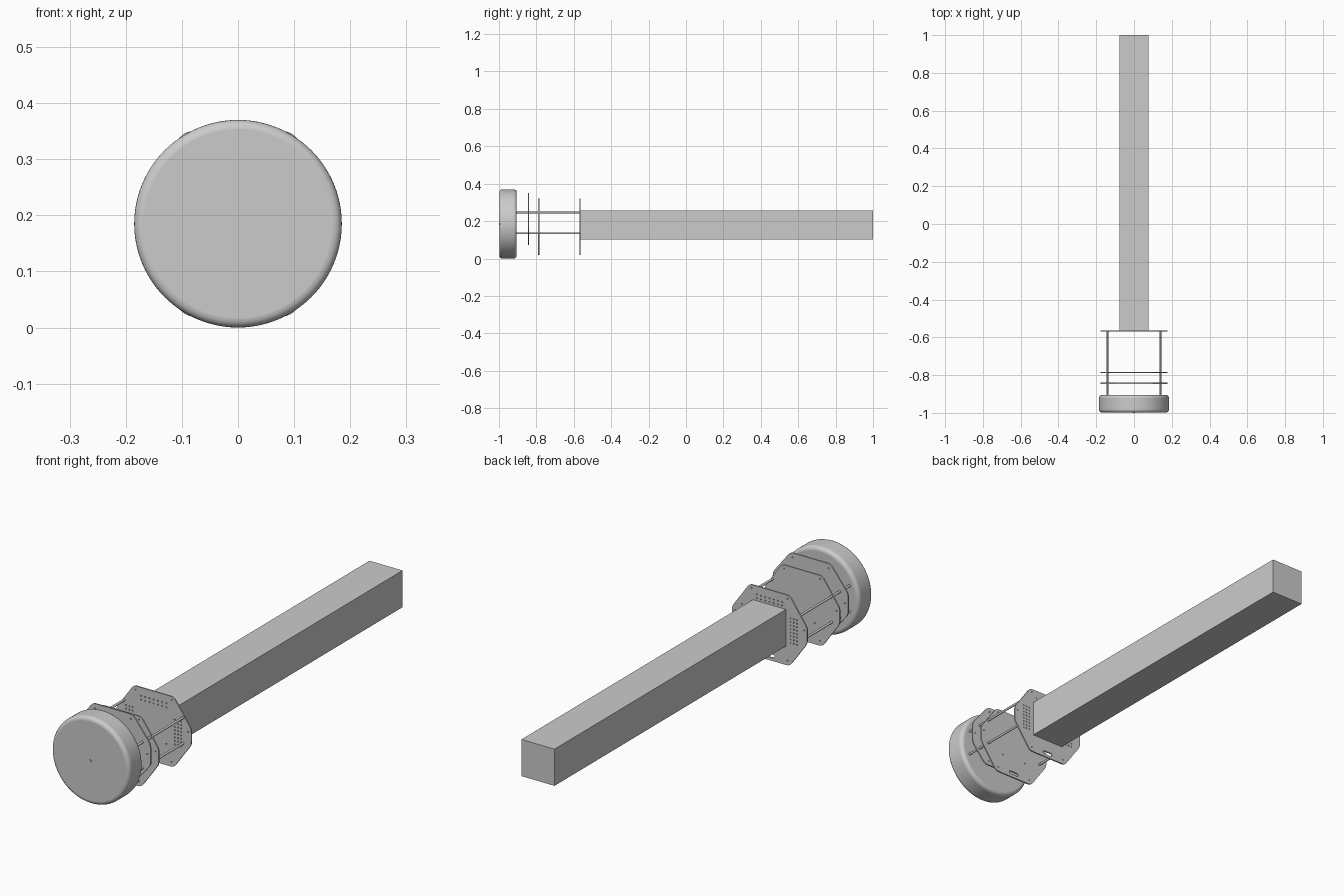
import bpy, math
from mathutils import Vector

cube = bpy.data.objects.get("Cube")
if cube:
    bpy.data.objects.remove(cube, do_unlink=True)

grey = bpy.data.materials.new("plain grey")
grey.use_nodes = True
grey.diffuse_color = (0.6, 0.6, 0.6, 1)
grey.node_tree.nodes["Principled BSDF"].inputs["Base Color"].default_value = (0.6, 0.6, 0.6, 1)

AXIS_Z = 0.185
QUARTER = math.pi / 2


def finish(name):
    obj = bpy.context.object
    obj.name = name
    obj.data.materials.clear()
    obj.data.materials.append(grey)
    return obj


def cylinder(name, x, z, y0, y1, radius, sides):
    bpy.ops.mesh.primitive_cylinder_add(
        vertices=sides, radius=radius, depth=y1 - y0,
        location=(x, (y0 + y1) / 2, z), rotation=(QUARTER, 0, 0))
    return finish(name)


def smooth():
    bpy.ops.object.shade_smooth_by_angle(angle=math.radians(35))


def circle(x, z, radius, sides=8):
    turns = [2 * math.pi * i / sides for i in range(sides)]
    return [(x + radius * math.cos(t), z + radius * math.sin(t)) for t in turns]


def rounded(corners, cut):
    # replace each corner by a short quadratic arc
    points = []
    for i, corner in enumerate(corners):
        c = Vector(corner)
        a = c + (Vector(corners[i - 1]) - c).normalized() * cut
        b = c + (Vector(corners[(i + 1) % len(corners)]) - c).normalized() * cut
        for t in (0, 0.25, 0.5, 0.75, 1):
            points.append(tuple(a.lerp(c, t).lerp(c.lerp(b, t), t)))
    return points


def plate(name, y, half_outline, holes, thickness=0.006):
    # right half is mirrored, then outline and holes are filled as one flat curve
    left = [(-x, z) for x, z in reversed(half_outline)]
    curve = bpy.data.curves.new(name, "CURVE")
    curve.dimensions = "2D"
    curve.fill_mode = "BOTH"
    curve.extrude = thickness / 2
    for loop in [rounded(half_outline + left, 0.016)] + holes:
        spline = curve.splines.new("POLY")
        spline.points.add(len(loop) - 1)
        for point, (x, z) in zip(spline.points, loop):
            point.co = (x, z, 0, 1)
        spline.use_cyclic_u = True
    obj = bpy.data.objects.new(name, curve)
    obj.location.y = y
    obj.rotation_euler.x = QUARTER
    bpy.context.collection.objects.link(obj)
    bpy.ops.object.select_all(action="DESELECT")
    obj.select_set(True)
    bpy.context.view_layer.objects.active = obj
    bpy.ops.object.convert(target="MESH")
    finish(name)


# Drum with softened rims and a small centre pin
drum = cylinder("front_drum", 0, AXIS_Z, -0.998, -0.905, 0.185, 96)
bevel = drum.modifiers.new("soft rims", "BEVEL")
bevel.width = 0.016
bevel.segments = 5
bevel.limit_method = "ANGLE"
smooth()
cylinder("centre_pin", 0, AXIS_Z, -1.0, -0.99, 0.006, 16)

# Long square beam
bpy.ops.mesh.primitive_cube_add(size=1, location=(0, 0.2175, 0.179))
beam = finish("long_beam")
beam.scale = (0.156, 1.565, 0.157)

# Four spacer rods
for side, x in (("right", -0.14), ("left", 0.14)):
    for level, z in (("lower", 0.135), ("upper", 0.245)):
        cylinder(f"{level}_{side}_rod", x, z, -0.908, -0.565, 0.005, 16)
        smooth()

# Hole patterns
mounts = [circle(s * x, z, 0.003) for s in (-1, 1)
          for x, z in ((0.085, 0.305), (0.163, 0.19), (0.085, 0.04), (0.06, 0.11))]
slot = [rounded([(-0.024, 0.033), (0.024, 0.033), (0.024, 0.047), (-0.024, 0.047)], 0.006)]
grid = [circle(-0.06 + 0.02 * i, z, 0.003) for i in range(7) for z in (0.268, 0.284)]
grid += [circle(s * x, 0.12 + 0.015 * i, 0.003) for s in (-1, 1)
         for x in (0.1, 0.115, 0.13) for i in range(8)]

# Three carrier plates
wide = [(0.095, 0.02), (0.178, 0.137), (0.178, 0.203), (0.095, 0.32)]
short = [(0.11, 0.073), (0.178, 0.155), (0.178, 0.245), (0.095, 0.35)]
plate("rear_plate", -0.567, wide, mounts + slot + grid)
plate("middle_plate", -0.787, wide, mounts + slot)
plate("forward_plate", -0.843, short,
      [circle(s * x, z, 0.003) for s in (-1, 1) for x, z in ((0.085, 0.33), (0.163, 0.2), (0.09, 0.09))])
